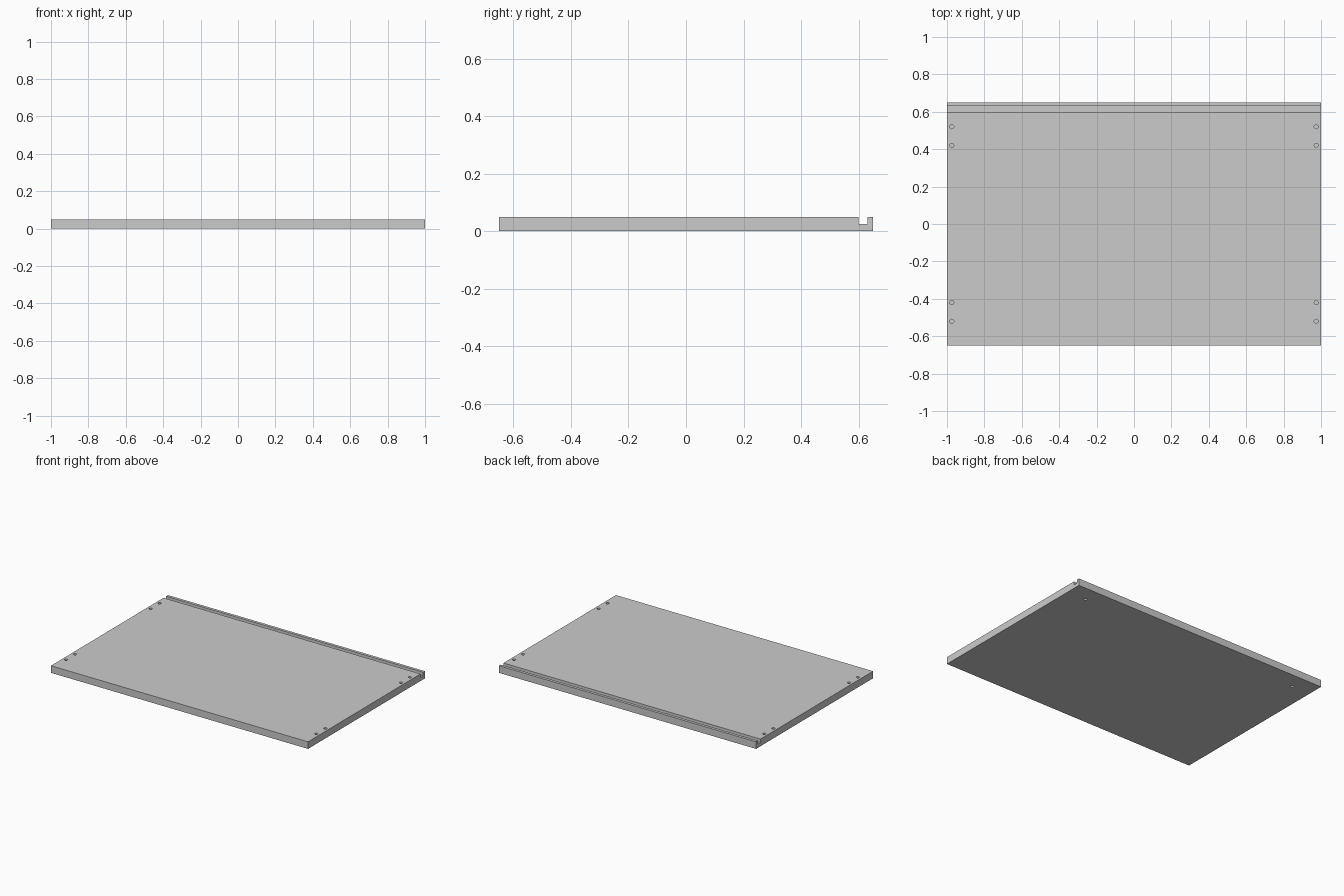
import bpy, bmesh
from mathutils import Matrix

if "Cube" in bpy.data.objects:
    bpy.data.objects.remove(bpy.data.objects["Cube"])

T = 0.05  # board thickness


def finish(name, bm):
    bmesh.ops.recalc_face_normals(bm, faces=bm.faces)
    mesh = bpy.data.meshes.new(name)
    bm.to_mesh(mesh)
    bm.free()
    obj = bpy.data.objects.new(name, mesh)
    bpy.context.collection.objects.link(obj)
    return obj


def add_hole(bm, x, y, z0, z1, r=0.011):
    bmesh.ops.create_cone(bm, cap_ends=True, segments=24, radius1=r, radius2=r,
                          depth=z1 - z0,
                          matrix=Matrix.Translation((x, y, (z0 + z1) / 2)))


# Shelf board: side profile with a groove along the back, extruded across x
profile = [(-0.65, 0), (0.65, 0), (0.65, T), (0.63, T), (0.63, 0.025),
           (0.60, 0.025), (0.60, T), (-0.65, T)]
bm = bmesh.new()
face = bm.faces.new([bm.verts.new((-1, y, z)) for y, z in profile])
ext = bmesh.ops.extrude_face_region(bm, geom=[face])
bmesh.ops.translate(bm, vec=(2, 0, 0),
                    verts=[v for v in ext["geom"] if isinstance(v, bmesh.types.BMVert)])
board = finish("board", bm)

# Blind holes: four near each end on top, two underneath near the back
bm = bmesh.new()
for side in (-1, 1):
    for y in (-0.52, -0.42, 0.42, 0.52):
        add_hole(bm, side * 0.974, y, T - 0.03, T + 0.02)
    add_hole(bm, side * 0.855, 0.54, -0.02, 0.03)
cutter = finish("hole_cutter", bm)
cutter.hide_render = True
cutter.hide_viewport = True
cutter.display_type = 'WIRE'

# Drill the holes
mod = board.modifiers.new("holes", 'BOOLEAN')
mod.operation = 'DIFFERENCE'
mod.solver = 'EXACT'
mod.object = cutter

# Round hole walls, crisp board edges
bpy.context.view_layer.objects.active = board
board.select_set(True)
bpy.ops.object.modifier_apply(modifier=mod.name)
bpy.data.objects.remove(cutter, do_unlink=True)
bpy.ops.object.shade_smooth_by_angle()
